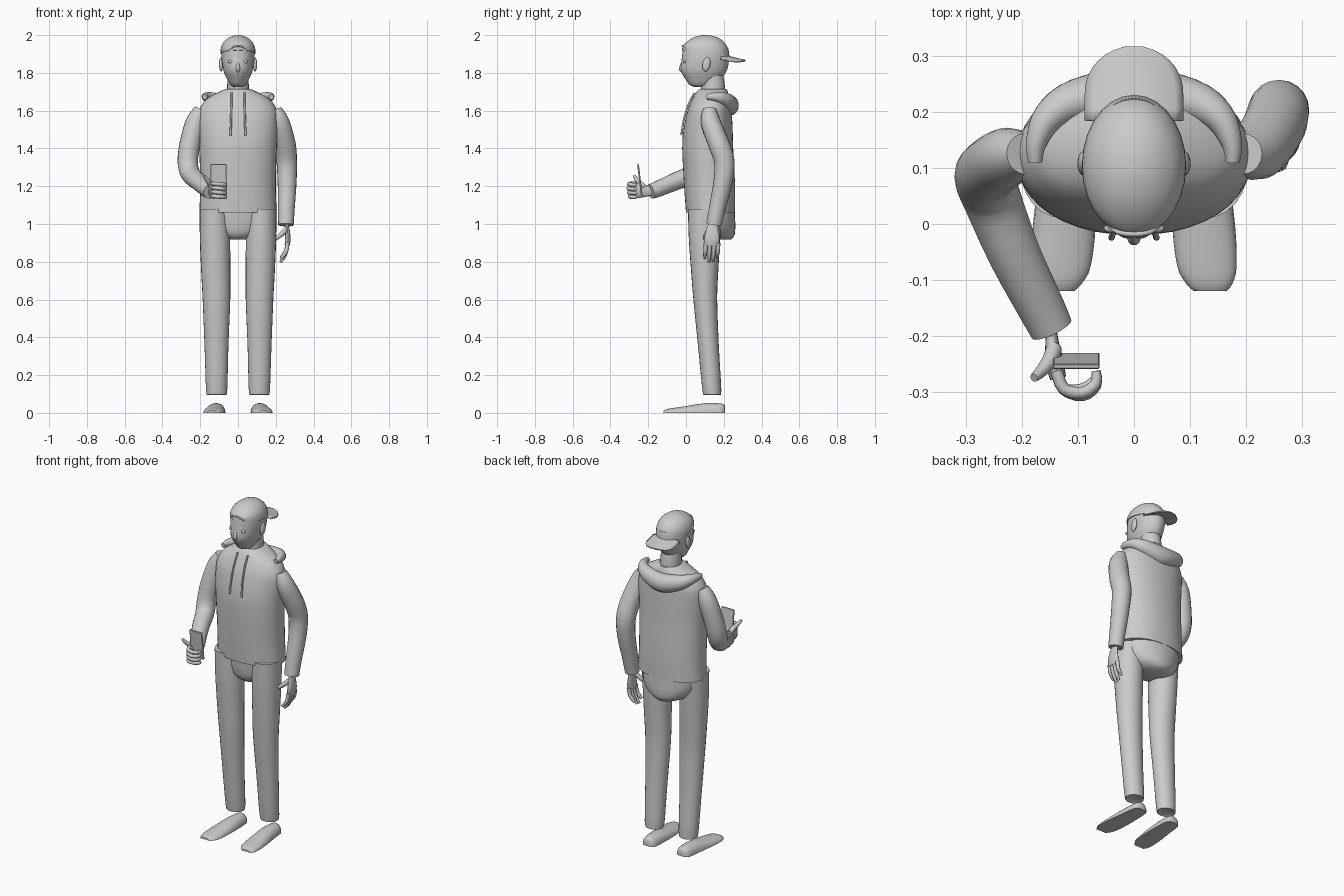
import bpy, bmesh, math
from mathutils import Vector

grey = bpy.data.materials.new("plain_grey")
grey.diffuse_color = (0.6, 0.6, 0.6, 1)


def finish(name, bm, angle=50):
    bmesh.ops.recalc_face_normals(bm, faces=bm.faces)
    me = bpy.data.meshes.new(name)
    bm.to_mesh(me)
    bm.free()
    me.materials.append(grey)
    ob = bpy.data.objects.new(name, me)
    bpy.context.collection.objects.link(ob)
    bpy.ops.object.select_all(action='DESELECT')
    ob.select_set(True)
    bpy.context.view_layer.objects.active = ob
    bpy.ops.object.shade_smooth_by_angle(angle=math.radians(angle))
    return ob


def loft(name, rings, angle=50):
    """Skin a list of equally long point rings and cap both ends."""
    bm = bmesh.new()
    vs = [[bm.verts.new(p) for p in r] for r in rings]
    n = len(vs[0])
    for a, b in zip(vs, vs[1:]):
        for i in range(n):
            j = (i + 1) % n
            bm.faces.new((a[i], a[j], b[j], b[i]))
    bm.faces.new(vs[0])
    bm.faces.new(vs[-1])
    return finish(name, bm, angle)


def smooth(rows, k=3):
    """Catmull-Rom interpolation of number tuples."""
    out = []
    for i in range(len(rows) - 1):
        p = [rows[max(0, min(len(rows) - 1, i + d))] for d in (-1, 0, 1, 2)]
        for s in range(k):
            t = s / k
            out.append(tuple(0.5 * (2*b + (c - a)*t + (2*a - 5*b + 4*c - d)*t*t
                                    + (3*b - a - 3*c + d)*t**3)
                             for a, b, c, d in zip(*p)))
    return out + [tuple(rows[-1])]


def stack(name, rows, n=28, k=3, power=2.0):
    """Horizontal ellipses: z, cx, cy, rx, ry, tilt."""
    rings = []
    for z, cx, cy, rx, ry, tilt in smooth(rows, k):
        ring = []
        for i in range(n):
            a = 2 * math.pi * i / n
            c, s = math.cos(a), math.sin(a)
            x = rx * math.copysign(abs(c) ** (2 / power), c)
            y = ry * math.copysign(abs(s) ** (2 / power), s)
            ring.append((cx + x, cy + y, z - tilt * y))
        rings.append(ring)
    return loft(name, rings)


def sweep(name, rows, ref=(1, 0, 0), n=16, k=3, flat=1.0):
    """Tube along x, y, z, radius rows; flat scales across the ref axis."""
    pts = smooth(rows, k)
    pos = [Vector(p[:3]) for p in pts]
    rings = []
    for i, p in enumerate(pos):
        t = (pos[min(i + 1, len(pos) - 1)] - pos[max(i - 1, 0)]).normalized()
        u = Vector(ref) - t * t.dot(Vector(ref))
        u.normalize()
        v = t.cross(u)
        r = pts[i][3]
        rings.append([p + u * r * math.cos(2*math.pi*j/n)
                      + v * r * flat * math.sin(2*math.pi*j/n) for j in range(n)])
    return loft(name, rings)


def ball(name, loc, size, tilt=0):
    bm = bmesh.new()
    bmesh.ops.create_uvsphere(bm, u_segments=16, v_segments=10, radius=1)
    ob = finish(name, bm)
    ob.location, ob.scale, ob.rotation_euler = loc, size, (tilt, 0, 0)
    return ob


# Hooded top body, pelvis and neck
stack("sweater_body", [
    (1.06, 0, .13, .205, .13, 0), (1.2, 0, .125, .2, .135, 0),
    (1.4, 0, .115, .205, .135, 0), (1.5, 0, .117, .21, .13, 0),
    (1.58, 0, .123, .21, .12, 0), (1.62, 0, .128, .198, .112, 0),
    (1.66, 0, .132, .168, .098, 0), (1.695, 0, .138, .11, .085, 0),
    (1.715, 0, .142, .068, .072, 0)], n=40, power=2.15)
stack("pelvis", [
    (1.08, 0, .14, .175, .118, 0), (1.0, 0, .145, .165, .116, 0),
    (.945, 0, .15, .125, .108, 0), (.918, 0, .155, .07, .085, 0)])
stack("neck", [(1.68, 0, .142, .06, .066, 0), (1.74, 0, .142, .057, .063, 0),
               (1.8, 0, .135, .055, .06, 0)], n=20)

# Head and face
stack("head", [
    (1.725, 0, .075, .022, .03, 0), (1.738, 0, .08, .042, .062, 0),
    (1.77, 0, .09, .06, .095, 0), (1.8, 0, .093, .073, .116, 0),
    (1.83, 0, .097, .081, .125, 0), (1.88, 0, .103, .088, .125, 0),
    (1.93, 0, .104, .086, .12, 0)])
sweep("nose", [(0, -.012, 1.872, .005), (0, -.024, 1.84, .009),
               (0, -.026, 1.818, .012), (0, -.018, 1.806, .006)], n=10)

# Cap worn backwards
stack("cap", [
    (1.903, 0, .104, .093, .126, .14), (1.935, 0, .104, .09, .12, .07),
    (1.965, 0, .104, .075, .097, .02), (1.987, 0, .104, .048, .064, 0),
    (1.998, 0, .104, .02, .027, 0), (2.0, 0, .104, .004, .005, 0)])
sweep("cap_strap_arch", [(-.046, .0, 1.923, .005), (-.028, -.014, 1.937, .005),
                         (0, -.018, 1.943, .005), (.028, -.014, 1.937, .005),
                         (.046, .0, 1.923, .005)], ref=(0, 0, 1), n=8)

# Cap visor: arched sheet with a rounded end
bm = bmesh.new()
grid = []
for i in range(11):
    t = i / 10
    y = .185 + .131 * math.sin(t * math.pi / 2)
    w = .088 * max(.04, 1 - (max(0, y - .235) / .082) ** 2) ** .5
    grid.append([bm.verts.new((w * u / 6, y, 1.9 - .24 * (y - .185)
                               - .022 * (w * u / 6 / .088) ** 2))
                 for u in range(-6, 7)])
for a, b in zip(grid, grid[1:]):
    for i in range(12):
        bm.faces.new((a[i], a[i + 1], b[i + 1], b[i]))
visor = finish("cap_visor", bm)
mod = visor.modifiers.new("thickness", 'SOLIDIFY')
mod.thickness = .007

# Hood lying on the shoulders and back
half = [(.176, .11, 1.672, .014), (.174, .145, 1.674, .021),
        (.152, .19, 1.667, .032), (.1, .22, 1.648, .044)]
sweep("hood", [(-x, y, z, r) for x, y, z, r in half]
      + [(0, .23, 1.628, .055)] + half[::-1], ref=(0, 0, 1), n=18, k=4, flat=.9)

# Parts on both sides
for s, side in ((-1, "right"), (1, "left")):
    ball(side + "_eye", (s * .04, -.008, 1.86), (.014, .008, .009))
    ball(side + "_ear", (s * .09, .108, 1.845), (.011, .021, .038), -.2)
    sweep(side + "_drawstring", [
        (s * .034, .045, 1.695, .005), (s * .035, .012, 1.63, .005),
        (s * .037, -.012, 1.55, .005), (s * .04, -.024, 1.47, .006)], n=8)
    stack(side + "_trouser_leg", [
        (1.08, s * .127, .1, .076, .09, 0), (.92, s * .122, .098, .08, .083, 0),
        (.75, s * .118, .099, .077, .072, 0), (.6, s * .114, .102, .073, .063, 0),
        (.35, s * .114, .119, .063, .055, 0), (.12, s * .113, .137, .056, .05, 0),
        (.097, s * .113, .137, .047, .042, 0)], n=24)
    # Shoe: half-round sections along y
    rings = []
    for y, cx, w, h in smooth([
            (.206, .113, .024, .04), (.185, .114, .042, .05),
            (.1, .117, .05, .051), (0, .124, .056, .036),
            (-.075, .13, .053, .025), (-.105, .134, .042, .019),
            (-.119, .136, .03, .012)]):
        rings.append([(s * (cx + w * math.cos(math.pi * i / 12)), y,
                       h * math.sin(math.pi * i / 12) ** .8 if 0 < i < 12 else 0)
                      for i in range(13)])
    loft(side + "_shoe", rings)

# Sleeves: one hanging, one bent forward
sweep("left_sleeve", [
    (.195, .125, 1.605, .036), (.22, .13, 1.54, .052), (.25, .175, 1.42, .056),
    (.258, .203, 1.33, .054), (.26, .195, 1.22, .05),
    (.256, .165, 1.08, .044), (.254, .148, .995, .041)], n=20)
sweep("right_sleeve", [
    (-.195, .125, 1.605, .036), (-.225, .12, 1.54, .052), (-.255, .1, 1.42, .055),
    (-.266, .083, 1.33, .054), (-.253, .045, 1.268, .052),
    (-.215, -.05, 1.228, .047), (-.165, -.15, 1.185, .042),
    (-.147, -.187, 1.172, .039)], n=20)

# Hanging hand
sweep("left_palm", [(.257, .145, 1.01, .022), (.262, .14, .97, .032),
                    (.264, .137, .92, .041), (.26, .135, .885, .036)],
      ref=(0, 1, 0), flat=.36)
for i in range(4):
    y = .105 + .022 * i
    drop = (.02, 0, .004, .024)[i]
    sweep("left_finger", [(.262, y, .9, .011), (.256, y - .002, .86, .011),
                          (.243, y - .004, .825 + drop * .6, .010),
                          (.226, y - .006, .798 + drop, .007)], n=8)
sweep("left_thumb", [(.258, .125, .975, .013), (.235, .11, .95, .013),
                     (.21, .102, .93, .011), (.19, .098, .914, .008)],
      ref=(0, 1, 0), n=8)

# Gripping hand
sweep("right_palm", [(-.148, -.18, 1.174, .022), (-.146, -.21, 1.174, .03),
                     (-.142, -.245, 1.178, .04), (-.135, -.275, 1.178, .036)],
      ref=(0, 0, 1), flat=.4)
for i in range(4):
    z = 1.147 + .022 * i
    d = (.01, .003, 0, .004)[i]
    sweep("right_finger", [(-.138, -.262, z, .011), (-.125, -.294, z, .011),
                           (-.092, -.305 + d, z - .003, .011),
                           (-.068, -.288 + d, z - .005, .010),
                           (-.068, -.262, z - .005, .008)],
          ref=(0, 0, 1), n=8)
sweep("right_thumb", [(-.142, -.22, 1.195, .014), (-.15, -.243, 1.215, .014),
                      (-.165, -.262, 1.236, .011), (-.178, -.274, 1.255, .008)],
      ref=(0, 0, 1), n=8)

# Handset held in the curled fingers
bm = bmesh.new()
bmesh.ops.create_cube(bm, size=1)
bmesh.ops.scale(bm, vec=(.083, .009, .17), verts=bm.verts)
bmesh.ops.bevel(bm, geom=bm.edges[:], offset=.002, segments=1, affect='EDGES')
phone = finish("phone", bm, 30)
phone.location, phone.rotation_euler = (-.103, -.244, 1.232), (.12, 0, 0)
